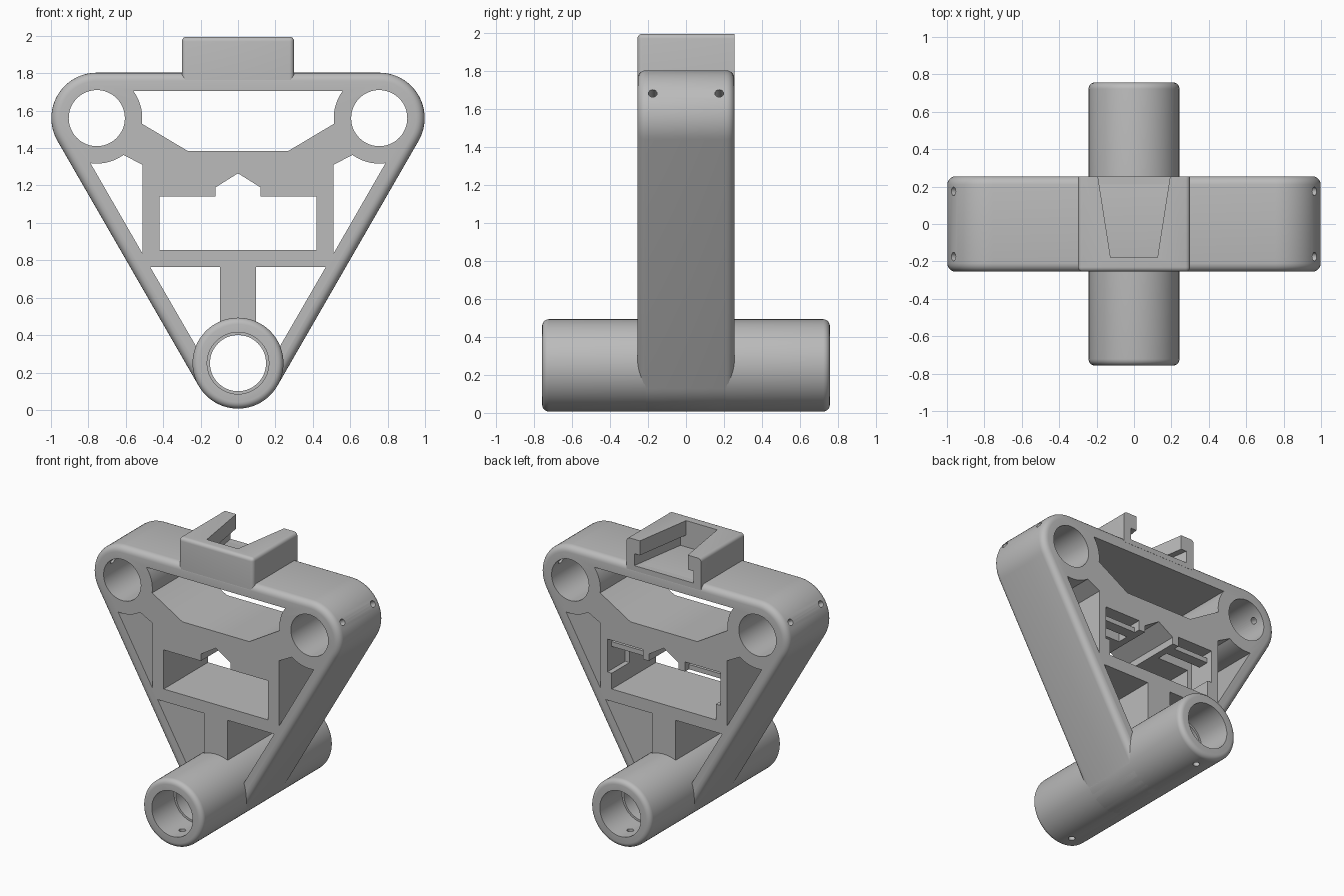
import bpy, bmesh
from math import cos, sin, radians, atan2, pi
from mathutils import Vector, Matrix

cube = bpy.data.objects.get("Cube")
if cube:
    bpy.data.objects.remove(cube)

grey = bpy.data.materials.new("plain grey")
grey.use_nodes = True
grey.diffuse_color = (0.5, 0.5, 0.5, 1)
grey.node_tree.nodes["Principled BSDF"].inputs["Base Color"].default_value = (0.5, 0.5, 0.5, 1)

D = 0.255            # half depth of the frame
R = 0.243            # outer radius of all three bosses
LUG = (0.755, 1.56)  # upper boss centre
HUB = (0, 0.25)      # tube centre


def arc(c, r, a0, a1, n=16):
    return [(c[0] + r * cos(radians(a0 + (a1 - a0) * i / n)),
             c[1] + r * sin(radians(a0 + (a1 - a0) * i / n))) for i in range(n + 1)]


def mirror(pts):
    return [(-x, z) for x, z in reversed(pts)]


def prism(name, pts, a, b, axis="y"):
    """Extrude a profile from a to b; (x, z) along y, or (x, y) along z."""
    place = (lambda p, t: (p[0], t, p[1])) if axis == "y" else (lambda p, t: (p[0], p[1], t))
    bm = bmesh.new()
    low = [bm.verts.new(place(p, a)) for p in pts]
    high = [bm.verts.new(place(p, b)) for p in pts]
    bm.faces.new(low)
    bm.faces.new(high[::-1])
    for i in range(len(pts)):
        j = (i + 1) % len(pts)
        bm.faces.new((low[i], high[i], high[j], low[j]))
    bmesh.ops.recalc_face_normals(bm, faces=bm.faces)
    me = bpy.data.meshes.new(name)
    bm.to_mesh(me)
    bm.free()
    ob = bpy.data.objects.new(name, me)
    bpy.context.collection.objects.link(ob)
    me.materials.append(grey)
    return ob


def box(name, x0, x1, y0, y1, z0, z1):
    return prism(name, [(x0, z0), (x1, z0), (x1, z1), (x0, z1)], y0, y1)


def round_bore(c, r, y0, y1):
    return prism("bore_cutter", arc(c, r, 0, 360, 64)[:-1], y0, y1)


def screw_hole(start, direction):
    d = Vector(direction).normalized()
    ob = prism("screw_cutter", arc((0, 0), 0.023, 0, 360, 16)[:-1], 0, 0.2, "z")
    ob.data.transform(Matrix.Translation(start) @ d.to_track_quat("Z", "Y").to_matrix().to_4x4())
    return ob


def round_edges(ob, width, pick):
    bm = bmesh.new()
    bm.from_mesh(ob.data)
    edges = [e for e in bm.edges if pick((e.verts[0].co + e.verts[1].co) / 2,
                                         e.verts[1].co - e.verts[0].co)]
    bmesh.ops.bevel(bm, geom=edges, offset=width, segments=5, profile=0.5, affect="EDGES")
    bm.to_mesh(ob.data)
    bm.free()


def cut(ob, cutters):
    for c in cutters:
        m = ob.modifiers.new("cut", "BOOLEAN")
        m.operation, m.solver, m.object = "DIFFERENCE", "EXACT", c
    dg = bpy.context.evaluated_depsgraph_get()
    me = bpy.data.meshes.new_from_object(ob.evaluated_get(dg))
    ob.modifiers.clear()
    ob.data = me
    for c in cutters:
        bpy.data.objects.remove(c)


# Triangular frame with three rounded corners
left_lug = (-LUG[0], LUG[1])
outline = arc(LUG, R, -30, 90, 24) + arc(left_lug, R, 90, 210, 24) + arc(HUB, R, 210, 330, 24)
frame = prism("frame", outline, -D, D)
round_edges(frame, 0.045, lambda mid, d: abs(d.y) < 0.001)

# Openings through the frame
right_arc = arc(LUG, R, atan2(1.705 - LUG[1], 0.56 - LUG[0]) * 180 / pi, 187)
top_open = right_arc + [(0.27, 1.385)]
top_open += mirror(top_open)
side_open = [(0.51, 0.835), (0.51, 1.31)] + arc(LUG, R, 234, 278)
low_open = [(0.095, 0.765), (0.47, 0.765), (0.2, 0.298), (0.095, 0.298)]
half_window = [(0.42, 0.855), (0.42, 1.14), (0.12, 1.14), (0.12, 1.19), (0, 1.265)]
window = half_window + mirror(half_window[:-1])
cutters = [prism("opening_cutter", p, -1, 1) for p in
           (top_open, side_open, mirror(side_open), low_open, mirror(low_open), window)]
for s in (-1, 1):
    cutters.append(round_bore((s * LUG[0], LUG[1]), 0.15, -1, 1))
    # Rear pocket either side of the window
    xs = sorted((s * 0.17, s * 0.455))
    cutters.append(box("pocket_cutter", *xs, 0.05, 0.4, 0.97, 1.21))
    # Set screw holes in the upper bosses
    for y in (-0.175, 0.175):
        d = Vector((s * cos(pi / 6), 0, sin(pi / 6)))
        cutters.append(screw_hole(Vector((s * LUG[0], y, LUG[1])) + d * 0.1, d))
cutters.append(round_bore(HUB, 0.2, -1, 1))
cut(frame, cutters)

# Retaining strips in the rear pocket
strips = [box("retaining_strip_" + n, *sorted((s * 0.17, s * 0.455)), 0.13, 0.21, 1.14, 1.175)
          for s, n in ((1, "left"), (-1, "right"))]

# Long tube with a seat at each end
tube = prism("bearing_tube", arc(HUB, R, 0, 360, 72)[:-1], -0.757, 0.757)
round_edges(tube, 0.035, lambda mid, d: abs(d.y) < 0.001)
cut(tube, [round_bore(HUB, 0.15, -1, 1), round_bore(HUB, 0.165, -1, -0.5),
           round_bore(HUB, 0.165, 0.5, 1)]
    + [screw_hole((0, y, 0.13), (0, 0, -1)) for y in (-0.64, -0.175, 0.175, 0.64)])

# Clip mount with a tapered, undercut slot open at the rear
mount = box("clip_mount", -0.3, 0.3, -D, D, 1.765, 1.995)
round_edges(mount, 0.025, lambda mid, d: mid.z > 1.8 and mid.y < D - 0.01)


def slot(grow, z0, z1):
    return prism("slot_cutter", [(-0.125 - grow, -0.18), (0.125 + grow, -0.18),
                                 (0.2 + grow, 0.3), (-0.2 - grow, 0.3)], z0, z1, "z")


cut(mount, [slot(0, 1.803, 2.1), slot(0.045, 1.803, 1.89)])

# Smooth the curved faces, keep the edges sharp
for ob in bpy.context.view_layer.objects:
    ob.select_set(False)
for ob in [frame, tube, mount] + strips:
    ob.select_set(True)
    bpy.context.view_layer.objects.active = ob
bpy.ops.object.shade_smooth_by_angle(angle=radians(35))
